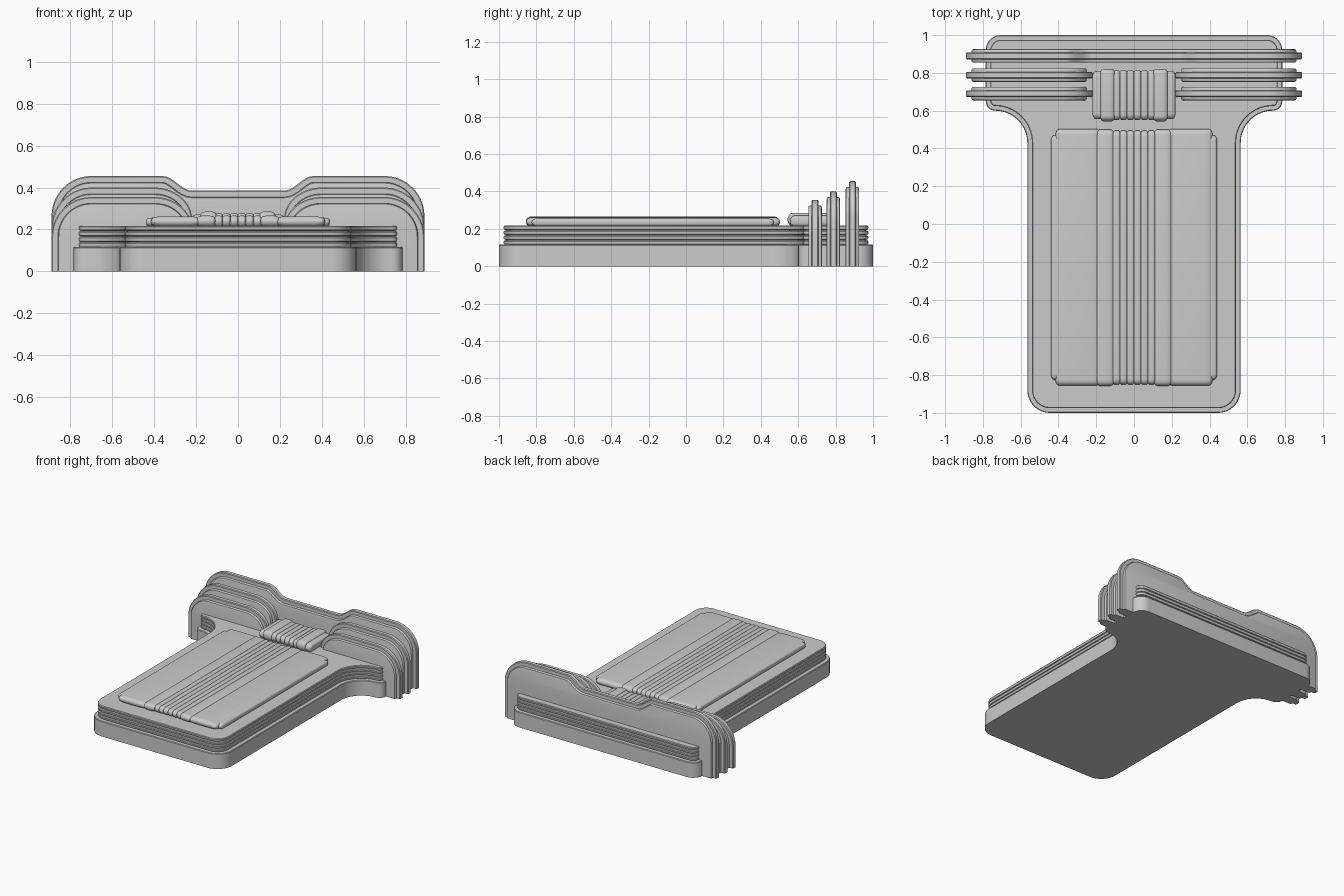
import bpy, bmesh
from math import sin, cos, pi, radians, copysign
from mathutils import Vector

if "Cube" in bpy.data.objects:
    bpy.data.objects.remove(bpy.data.objects["Cube"])


def loft(name, rings):
    """Skin closed rings of 3D points and cap both ends."""
    bm = bmesh.new()
    vs = [[bm.verts.new(p) for p in r] for r in rings]
    n = len(vs[0])
    for a, b in zip(vs, vs[1:]):
        for i in range(n):
            j = (i + 1) % n
            bm.faces.new((a[i], a[j], b[j], b[i]))
    bm.faces.new(vs[0][::-1])
    bm.faces.new(vs[-1])
    bmesh.ops.recalc_face_normals(bm, faces=bm.faces[:])
    me = bpy.data.meshes.new(name)
    bm.to_mesh(me)
    bm.free()
    ob = bpy.data.objects.new(name, me)
    bpy.context.collection.objects.link(ob)
    bpy.ops.object.select_all(action='DESELECT')
    ob.select_set(True)
    bpy.context.view_layer.objects.active = ob
    bpy.ops.object.shade_smooth_by_angle(angle=radians(35))
    return ob


def arc(cx, cy, rx, ry, a0, a1, n=10):
    return [(cx + rx * cos(radians(a0 + (a1 - a0) * i / n)),
             cy + ry * sin(radians(a0 + (a1 - a0) * i / n))) for i in range(n + 1)]


def inset(pts, d):
    """Move a counter-clockwise outline inwards by d."""
    out = []
    for i, p in enumerate(pts):
        p = Vector(p)
        e0 = (p - Vector(pts[i - 1])).normalized()
        e1 = (Vector(pts[(i + 1) % len(pts)]) - p).normalized()
        n0, n1 = Vector((-e0.y, e0.x)), Vector((-e1.y, e1.x))
        out.append(p + (n0 + n1) * d / (1 + n0.dot(n1)))
    return out


def mirrored(half):
    return half + [(-x, y) for x, y in reversed(half)]


# T-shaped base slab and ribbed plinth
tee = mirrored(arc(.445, -.88, .12, .12, -90, 0) + arc(.735, .43, .17, .17, 180, 90)
               + arc(.735, .65, .05, .05, -90, 0, 6) + arc(.705, .92, .08, .08, 0, 90))


def slab(name, profile):
    loft(name, [[(p[0], p[1], z) for p in inset(tee, d)] for d, z in profile])


slab("base_slab", [(0, 0), (0, .112), (.004, .116)])
ribs = []
for k in range(4):
    z = .114 + k * .0265
    ribs += [(.040, z), (.029, z + .003), (.025, z + .009),
             (.025, z + .018), (.029, z + .0235), (.040, z + .0265)]
slab("ribbed_plinth", ribs[:-1])


# Stepped upright fins: wide body with a thinner projecting rim
def fin(name, outline, yc):
    half = [(.042, .036), (.034, .034), (.030, .028), (.030, .018),
            (.005, .018), (0, .013)]
    prof = [(d, -y) for d, y in half] + [(d, y) for d, y in reversed(half)]
    rings = []
    for d, y in prof:
        pts = inset(outline, d)
        rings.append([(p[0], yc + y, 0 if o[1] == 0 else p[1])
                      for p, o in zip(pts, outline)])
    loft(name, rings)


dip = [(.36 - .14 * t / 8, .42 + .035 * cos(pi * t / 8)) for t in range(9)]
fin("back_fin", mirrored([(.89, 0)] + arc(.70, .265, .19, .19, 0, 90, 14) + dip), .89)
for label, y, top in (("middle", .788, .40), ("front", .69, .355)):
    half = ([(.89, 0)] + arc(.70, top - .19, .19, .19, 0, 90, 14)
            + arc(.40, top - .15, .18, .15, 90, 180, 14) + [(.22, 0)])
    fin(label + "_fin_right", half, y)
    fin(label + "_fin_left", [(-x, z) for x, z in reversed(half)], y)


# Padded strips of the mattress and pillow
def pad(name, x0, x1, y0, y1, z0, z1, end=.03):
    cx, w, zc, h = (x0 + x1) / 2, (x1 - x0) / 2, (z0 + z1) / 2, (z1 - z0) / 2
    d = min(w * .6, .02)
    steps = [radians(8 + 82 * i / 6) for i in range(7)]
    ends = [(y0 + end * (1 - cos(a)), sin(a)) for a in steps]
    ends += [(y1 - end * (1 - cos(a)), sin(a)) for a in reversed(steps)]
    ex = .6 if w < .06 else .4
    rings = []
    for y, s in ends:
        ring = []
        for i in range(28):
            c, q = cos(2 * pi * i / 28), sin(2 * pi * i / 28)
            ring.append((cx + (w - d * (1 - s)) * copysign(abs(c) ** ex, c), y,
                         zc + h * s * copysign(abs(q) ** .6, q)))
        rings.append(ring)
    loft(name, rings)


for i in range(6):
    x = -.0925 + i * .037
    pad(f"mattress_rib_{i}", x - .021, x + .021, -.85, .495, .212, .266)
    pad(f"pillow_rib_{i}", x - .021, x + .021, .55, .815, .212, .278)
for side, s in (("left", -1), ("right", 1)):
    def side_pad(name, a, b, *rest):
        pad(f"{name}_{side}", min(s * a, s * b), max(s * a, s * b), *rest)
    side_pad("mattress_inner_pad", .105, .20, -.857, .50, .212, .266)
    side_pad("mattress_wide_pad", .18, .415, -.855, .503, .212, .263)
    side_pad("mattress_edge_pad", .37, .44, -.825, .47, .214, .256)
    side_pad("pillow_inner_pad", .10, .18, .543, .822, .212, .286)
    side_pad("pillow_edge_pad", .15, .22, .555, .81, .212, .272)
